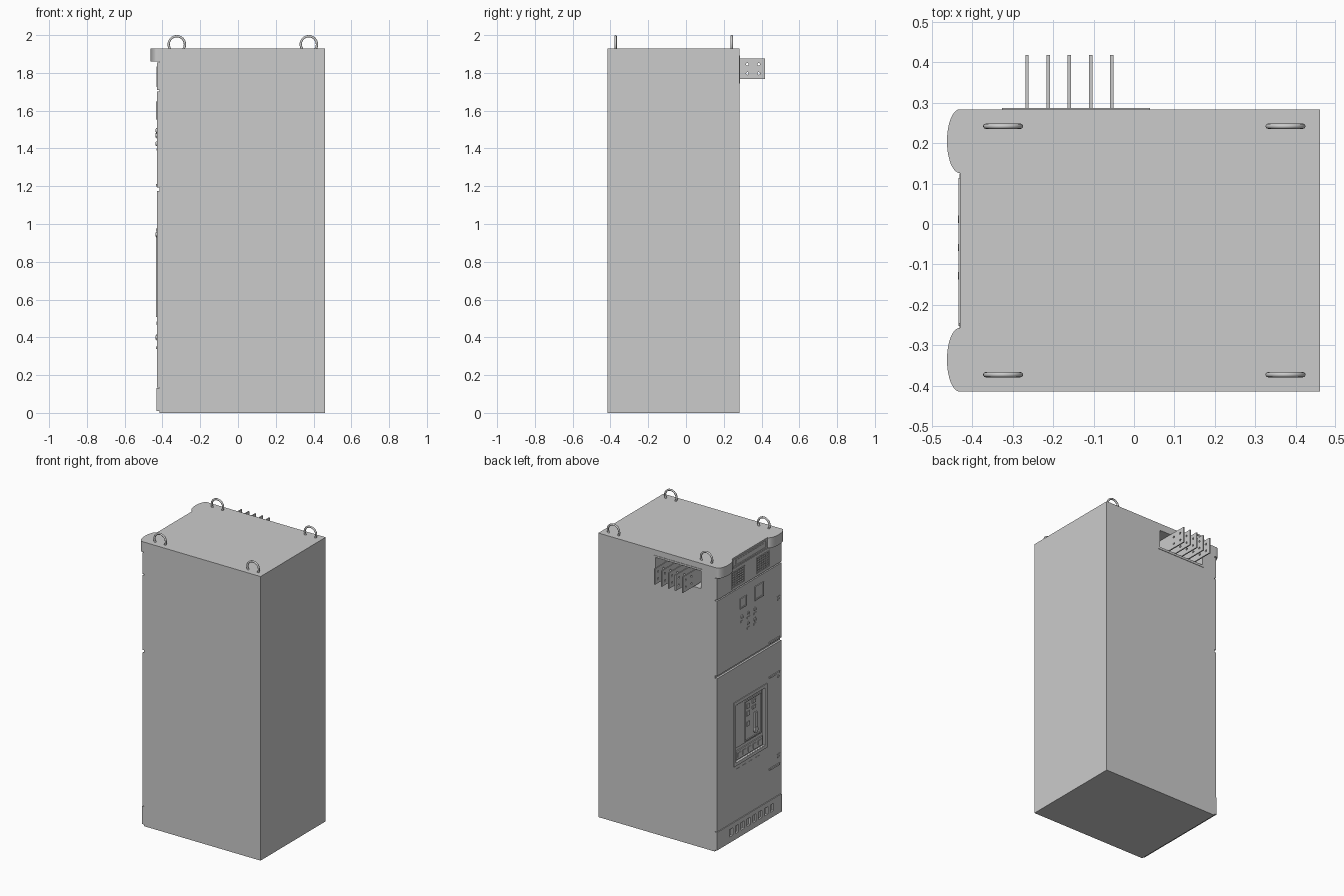
import bpy, bmesh, math
from mathutils import Matrix, Vector

if "Cube" in bpy.data.objects:
    bpy.data.objects.remove(bpy.data.objects["Cube"])

X_BODY, X_DOOR = -0.415, -0.429


def finish(name, bm, smooth=False):
    me = bpy.data.meshes.new(name)
    bm.to_mesh(me)
    bm.free()
    ob = bpy.data.objects.new(name, me)
    bpy.context.collection.objects.link(ob)
    if smooth:
        activate(ob)
        bpy.ops.object.shade_smooth_by_angle(angle=math.radians(35))
    return ob


def activate(ob):
    bpy.ops.object.select_all(action='DESELECT')
    ob.select_set(True)
    bpy.context.view_layer.objects.active = ob


def boxes(name, items):
    """items: (x0, x1, y0, y1, z0, z1)"""
    bm = bmesh.new()
    for x0, x1, y0, y1, z0, z1 in items:
        m = Matrix.Translation(((x0 + x1) / 2, (y0 + y1) / 2, (z0 + z1) / 2))
        bmesh.ops.create_cube(bm, size=1, matrix=m @ Matrix.Diagonal((x1 - x0, y1 - y0, z1 - z0, 1)))
    return finish(name, bm)


def panel(name, items, x_out, x_in=X_DOOR + 0.002):
    """Blocks on the door side, items: (y centre, z centre, width, height)"""
    return boxes(name, [(x_out, x_in, y - w / 2, y + w / 2, z - h / 2, z + h / 2) for y, z, w, h in items])


def frame(name, y, z, w, h, t, x_out, x_in=X_DOOR + 0.002):
    return panel(name, [(y, z + (h - t) / 2, w, t), (y, z - (h - t) / 2, w, t),
                        (y - (w - t) / 2, z, t, h - 2 * t), (y + (w - t) / 2, z, t, h - 2 * t)], x_out, x_in)


def cylinders(name, items, axis, r, depth):
    bm = bmesh.new()
    for p in items:
        rot = Vector((0, 0, 1)).rotation_difference(Vector(axis)).to_matrix().to_4x4()
        bmesh.ops.create_cone(bm, cap_ends=True, segments=20, radius1=r, radius2=r, depth=depth,
                              matrix=Matrix.Translation(p) @ rot)
    return finish(name, bm, True)


def cut(ob, cutter):
    mod = ob.modifiers.new("cut", 'BOOLEAN')
    mod.object, mod.operation, mod.solver = cutter, 'DIFFERENCE', 'EXACT'
    activate(ob)
    bpy.ops.object.modifier_apply(modifier=mod.name)
    bpy.data.objects.remove(cutter)


# Cabinet body with the busbar opening in its +y side
body = boxes("cabinet_body", [(X_BODY, 0.46, -0.415, 0.284, 0, 1.93)])
cut(body, boxes("opening_cutter", [(-0.315, 0.03, 0.18, 0.3, 1.76, 1.88)]))
rim = boxes("busbar_opening_rim", [(-0.327, 0.04, 0.283, 0.287, 1.745, 1.892)])
cut(rim, boxes("rim_cutter", [(-0.315, 0.03, 0.27, 0.3, 1.76, 1.88)]))

# Busbars with four bolt holes each
xs = [-0.265, -0.212, -0.16, -0.107, -0.055]
bars = boxes("busbars", [(x - 0.004, x + 0.004, 0.17, 0.418, 1.768, 1.876) for x in xs])
cut(bars, cylinders("bolt_cutter", [(-0.16, y, z) for y in (0.325, 0.385) for z in (1.797, 1.845)],
                    (1, 0, 0), 0.007, 0.4))

# Lifting rings on the roof
for i, (x, y) in enumerate([(x, y) for x in (-0.324, 0.375) for y in (-0.373, 0.242)]):
    cu = bpy.data.curves.new("lifting_ring", 'CURVE')
    cu.dimensions, cu.bevel_depth, cu.bevel_resolution = '3D', 0.0065, 3
    sp = cu.splines.new('POLY')
    sp.points.add(28)
    for k, p in enumerate(sp.points):
        a = math.radians(-35 + 250 * k / 28)
        p.co = (x + 0.043 * math.cos(a), y, 1.951 + 0.043 * math.sin(a), 1)
    ring = bpy.data.objects.new(f"lifting_ring_{i + 1}", cu)
    bpy.context.collection.objects.link(ring)
    activate(ring)
    bpy.ops.object.convert(target='MESH')
    bpy.ops.object.shade_smooth_by_angle(angle=math.radians(50))

# Cornice with a rounded bulge at each end
bm = bmesh.new()
prof = [(X_BODY, 0.284), (X_BODY, -0.415)]
for yc in (-0.336, 0.205):
    for k in range(21):
        a = math.pi * k / 20
        prof.append((-0.431 - 0.032 * math.sin(a), yc - 0.079 * math.cos(a)))
face = bm.faces.new([bm.verts.new((x, y, 1.86)) for x, y in prof])
ext = bmesh.ops.extrude_face_region(bm, geom=[face])
bmesh.ops.translate(bm, vec=(0, 0, 0.07), verts=[v for v in ext['geom'] if isinstance(v, bmesh.types.BMVert)])
bmesh.ops.recalc_face_normals(bm, faces=bm.faces)
finish("cornice", bm, True)
frame("cornice_plate_frame", -0.066, 1.893, 0.36, 0.052, 0.006, -0.434, -0.43)
panel("cornice_plate", [(-0.066, 1.893, 0.3, 0.026)], -0.433, -0.43)

# Vent strip with two perforated grilles
strip = panel("vent_strip", [(-0.065, 1.782, 0.69, 0.146)], X_DOOR, X_BODY)
cut(strip, panel("grille_cutter", [(yc + (i - 2.5) * 0.021, 1.78 + (j - 2.5) * 0.016, 0.015, 0.010)
                                   for yc in (0.055, -0.215) for i in range(6) for j in range(6)], -0.45, X_BODY - 0.003))
for n, yc in (("left", 0.055), ("right", -0.215)):
    frame(n + "_grille_frame", yc, 1.78, 0.14, 0.11, 0.005, -0.432)

# Upper instrument door
panel("upper_door", [(-0.065, 1.447, 0.69, 0.508)], X_DOOR, X_BODY)
for n, y, z, s in (("small", 0.0, 1.59, 0.07), ("large", -0.17, 1.6, 0.095)):
    frame(n + "_meter_bezel", y, z, s, s, 0.009, -0.435)
    panel(n + "_meter_face", [(y, z, s - 0.018, s - 0.018)], -0.431)
spots = [(0.012, 1.495), (-0.058, 1.495), (-0.128, 1.495), (-0.058, 1.425), (-0.128, 1.425)]
cylinders("button_collars", [(-0.430, y, z) for y, z in spots], (1, 0, 0), 0.013, 0.006)
cylinders("buttons", [(-0.431, y, z) for y, z in spots], (1, 0, 0), 0.009, 0.009)
panel("button_labels", [(y, z - 0.03, 0.03, 0.012) for y, z in spots], -0.431)

# Lower door with the breaker opening
door = panel("lower_door", [(-0.065, 0.655, 0.69, 1.04)], X_DOOR, X_BODY)
cut(door, panel("window_cutter", [(-0.075, 0.725, 0.31, 0.39)], -0.45, X_BODY - 0.002))
frame("breaker_bezel", -0.075, 0.725, 0.355, 0.435, 0.022, -0.434)

# Breaker front: plate, controls, handle and lower strip
panel("breaker_plate", [(-0.075, 0.765, 0.28, 0.29)], -0.422, X_BODY)
frame("breaker_inner_frame", -0.115, 0.765, 0.18, 0.27, 0.006, -0.427, -0.421)
panel("breaker_lower_strip", [(-0.075, 0.568, 0.28, 0.06)], -0.424, X_BODY)
panel("strip_tabs", [(0.035 - 0.055 * i, 0.568, 0.035, 0.03) for i in range(5)], -0.428, -0.423)
panel("breaker_push_buttons", [(-0.06, z, 0.03, 0.03) for z in (0.86, 0.81, 0.74)]
      + [(-0.125, z, 0.035, 0.022) for z in (0.87, 0.83)], -0.427, -0.421)
panel("charging_handle", [(-0.14, 0.725, 0.024, 0.13)], -0.431, -0.421)
cylinders("handle_pivot", [(-0.427, -0.14, 0.67)], (1, 0, 0), 0.02, 0.012)
panel("racking_labels", [(0.06 - 0.07 * i, 0.475, 0.045, 0.018) for i in range(4)], -0.431)

# Door latches and hinge tabs on the right-hand edge
latches = [(-0.375, 1.47), (-0.375, 0.945), (-0.375, 0.40)]
cylinders("door_latches", [(-0.431, y, z) for y, z in latches], (1, 0, 0), 0.011, 0.009)
panel("latch_plates", [(y, z, 0.034, 0.034) for y, z in latches], -0.431)
panel("door_pulls", [(-0.335, z, 0.11, 0.012) for z in (1.205, 0.97, 0.345)], -0.435)

# Plinth with a row of vent slots
plinth = panel("plinth", [(-0.065, 0.071, 0.698, 0.122)], -0.431, X_BODY)
cut(plinth, panel("slot_cutter", [(0.13 - 0.0625 * i, 0.075, 0.036, 0.05) for i in range(8)], -0.45, X_BODY - 0.003))
